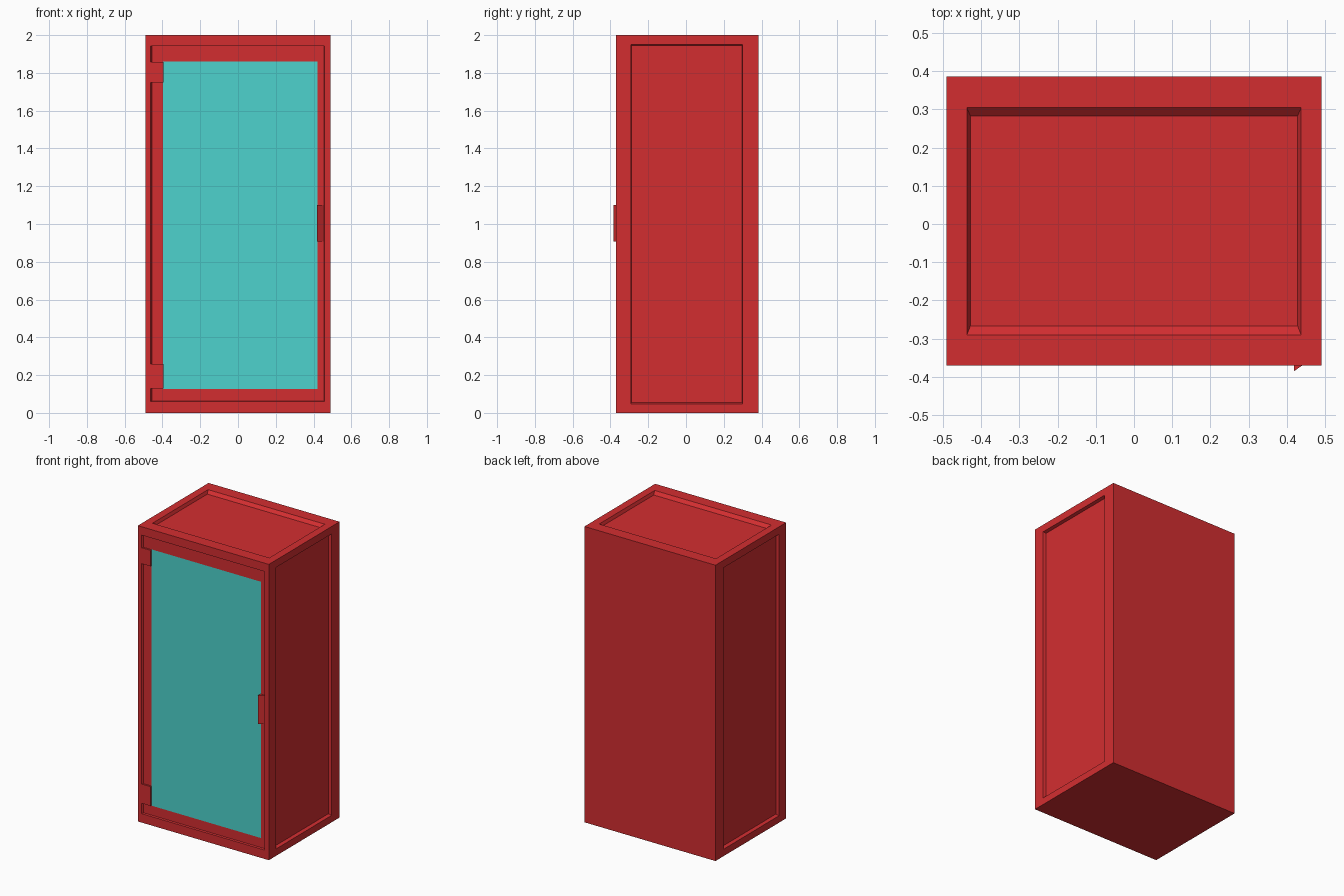
import bpy
import bmesh
from mathutils import Vector

default = bpy.data.objects.get("Cube")
if default:
    bpy.data.objects.remove(default, do_unlink=True)


def material(name, rgb):
    mat = bpy.data.materials.new(name)
    mat.use_nodes = True
    color = (*rgb, 1.0)
    mat.diffuse_color = color
    bsdf = mat.node_tree.nodes["Principled BSDF"]
    bsdf.inputs["Base Color"].default_value = color
    bsdf.inputs["Roughness"].default_value = 0.7
    return mat


RED = material("red paint", (0.65, 0.027, 0.03))
GLASS = material("turquoise glass", (0.075, 0.65, 0.61))


def finish(name, bm, *mats):
    mesh = bpy.data.meshes.new(name)
    bmesh.ops.recalc_face_normals(bm, faces=bm.faces)
    bm.to_mesh(mesh)
    bm.free()
    for mat in mats:
        mesh.materials.append(mat)
    obj = bpy.data.objects.new(name, mesh)
    bpy.context.collection.objects.link(obj)
    return obj


def box(bm, low, high):
    low, high = Vector(low), Vector(high)
    made = bmesh.ops.create_cube(bm, size=1)["verts"]
    for v in made:
        for i in range(3):
            v.co[i] = high[i] if v.co[i] > 0 else low[i]


def face_towards(bm, direction):
    return max(bm.faces, key=lambda f: f.normal.dot(Vector(direction)) * f.calc_area())


def inset_to(bm, face, axis, level, rect):
    """Inset a face and move its new corners to a rectangle at a given level."""
    u, v = [i for i in range(3) if i != axis]
    bmesh.ops.inset_individual(bm, faces=[face], thickness=0.01)
    centre = face.calc_center_median()
    (u0, u1), (v0, v1) = rect
    for vert in face.verts:
        vert.co[u] = u1 if vert.co[u] > centre[u] else u0
        vert.co[v] = v1 if vert.co[v] > centre[v] else v0
        vert.co[axis] = level


W, FRONT, BACK, H = 0.49, -0.37, 0.385, 2.0
DOOR_Y = -0.358

# Cabinet shell with bevelled recesses on roof, sides and front
bm = bmesh.new()
box(bm, (-W, FRONT, 0), (W, BACK, H))
bm.normal_update()

roof = face_towards(bm, (0, 0, 1))
left = face_towards(bm, (1, 0, 0))
right = face_towards(bm, (-1, 0, 0))
front = face_towards(bm, (0, -1, 0))

inset_to(bm, roof, 2, H, ((-0.437, 0.437), (-0.29, 0.304)))
inset_to(bm, roof, 2, H - 0.02, ((-0.428, 0.428), (-0.267, 0.283)))

for face, side in ((left, 1), (right, -1)):
    inset_to(bm, face, 0, side * W, ((-0.292, 0.3), (0.047, 1.95)))
    inset_to(bm, face, 0, side * (W - 0.02), ((-0.288, 0.296), (0.055, 1.944)))

# Door panel, then its window pane
inset_to(bm, front, 1, FRONT, ((-0.463, 0.457), (0.06, 1.943)))
inset_to(bm, front, 1, DOOR_Y, ((-0.456, 0.456), (0.063, 1.942)))
inset_to(bm, front, 1, DOOR_Y, ((-0.396, 0.421), (0.127, 1.86)))
front.material_index = 1
finish("cabinet", bm, RED, GLASS)

# Hinges flush with the frame
for name, z0, z1 in (("upper_hinge", 1.75, 1.858), ("lower_hinge", 0.26, 0.13)):
    bm = bmesh.new()
    box(bm, (-0.463, FRONT, min(z0, z1)), (-0.395, DOOR_Y + 0.005, max(z0, z1)))
    finish(name, bm, RED)

# Wedge-shaped door handle
bm = bmesh.new()
profile = [(0.418, DOOR_Y), (0.418, -0.385), (0.457, DOOR_Y)]
base = bm.faces.new([bm.verts.new((x, y, 0.908)) for x, y in profile])
grown = bmesh.ops.extrude_face_region(bm, geom=[base])["geom"]
for v in grown:
    if isinstance(v, bmesh.types.BMVert):
        v.co.z = 1.1
finish("door_handle", bm, RED)
